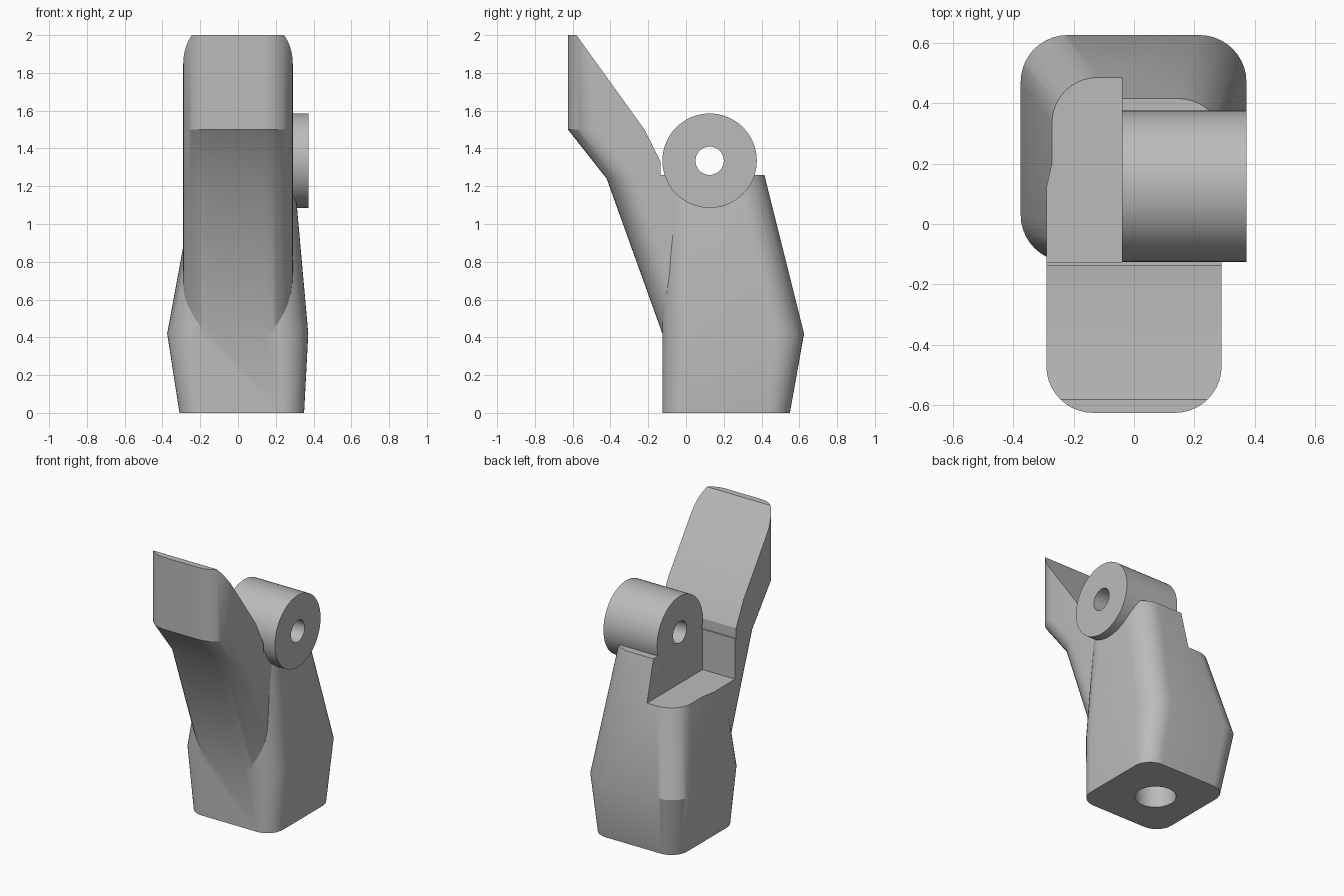
import bpy, bmesh, math

if "Cube" in bpy.data.objects:
    bpy.data.objects.remove(bpy.data.objects["Cube"])

grey = bpy.data.materials.new("plain_grey")
grey.diffuse_color = (0.5, 0.5, 0.5, 1)
grey.use_nodes = True
grey.node_tree.nodes["Principled BSDF"].inputs["Base Color"].default_value = grey.diffuse_color


def finish(name, bm):
    bmesh.ops.recalc_face_normals(bm, faces=bm.faces)
    me = bpy.data.meshes.new(name)
    bm.to_mesh(me)
    bm.free()
    me.materials.append(grey)
    ob = bpy.data.objects.new(name, me)
    bpy.context.collection.objects.link(ob)
    return ob


def loft(name, rings):
    """Skin a stack of closed rings and cap both ends."""
    bm = bmesh.new()
    loops = [[bm.verts.new(p) for p in r] for r in rings]
    for a, b in zip(loops, loops[1:]):
        for i in range(len(a)):
            j = (i + 1) % len(a)
            bm.faces.new((a[i], a[j], b[j], b[i]))
    bm.faces.new(loops[0][::-1])
    bm.faces.new(loops[-1])
    return finish(name, bm)


def arc(cx, cy, r, start, n=10):
    """Quarter circle, counter-clockwise."""
    return [(cx + r * math.cos(math.radians(start + 90 * i / n)),
             cy + r * math.sin(math.radians(start + 90 * i / n))) for i in range(n + 1)]


def rounded_ring(x0, x1, y0, y1, r, z):
    pts = (arc(x1 - r, y1 - r, r, 0) + arc(x0 + r, y1 - r, r, 90)
           + arc(x0 + r, y0 + r, r, 180) + arc(x1 - r, y0 + r, r, 270))
    return [(x, y, z) for x, y in pts]


def lever_ring(front, z, w=0.29, r=0.155):
    pts = (arc(-w + r, front + r, r, 180) + arc(w - r, front + r, r, 270)
           + [(w, 0.12), (0.25, 0.3), (-0.25, 0.3), (-w, 0.12)])
    return [(x, y, z) for x, y in pts]


def prism(name, profile, x0, x1):
    """Extrude a (y, z) profile along x."""
    return loft(name, [[(x, y, z) for y, z in profile] for x in (x0, x1)])


def circle(cy, cz, r, n=64):
    return [(cy + r * math.cos(2 * math.pi * i / n), cz + r * math.sin(2 * math.pi * i / n))
            for i in range(n)]


def boolean(target, tool, operation):
    mod = target.modifiers.new(operation, 'BOOLEAN')
    mod.operation, mod.object, mod.solver = operation, tool, 'EXACT'
    bpy.context.view_layer.objects.active = target
    bpy.ops.object.modifier_apply(modifier=mod.name)
    bpy.data.objects.remove(tool)


# Tapered block with rounded corners
body = loft("bracket_body", [
    rounded_ring(-0.31, 0.35, -0.125, 0.55, 0.12, 0),
    rounded_ring(-0.375, 0.372, -0.125, 0.625, 0.155, 0.42),
    rounded_ring(-0.22, 0.297, -0.125, 0.415, 0.15, 1.26)])

# Lever leaning forward out of the block
lever = loft("lever", [lever_ring(f, z) for f, z in
             ((-0.082, 0.30), (-0.42, 1.24), (-0.625, 1.5), (-0.625, 2.0))])
boolean(body, lever, 'UNION')

# Sloped back of the lever
slope = prism("slope_cutter", [(-0.616, 2.05), (-0.22, 1.5), (-0.135, 1.33), (-0.135, 1.26),
                               (0.8, 1.26), (0.8, 2.05)], -0.6, 0.6)
boolean(body, slope, 'DIFFERENCE')

# Ledge cut into the left side
ledge = prism("ledge_cutter", [(-0.125, 0.98), (0.8, 0.98), (0.8, 1.6), (-0.125, 1.6)], -0.6, -0.04)
boolean(body, ledge, 'DIFFERENCE')

# Hinge barrel and its bore
barrel = prism("hinge_barrel", circle(0.125, 1.335, 0.25), -0.0402, 0.372)
boolean(body, barrel, 'UNION')
bore = prism("bore_cutter", circle(0.125, 1.335, 0.075), -0.1, 0.6)
boolean(body, bore, 'DIFFERENCE')

# Round socket in the underside
socket = loft("socket_cutter", [[(x, y, z) for x, y in circle(0.0, 0.21, 0.13)] for z in (-0.1, 0.5)])
boolean(body, socket, 'DIFFERENCE')

bpy.ops.object.select_all(action='DESELECT')
body.select_set(True)
bpy.context.view_layer.objects.active = body
bpy.ops.object.shade_smooth_by_angle(angle=math.radians(25))
